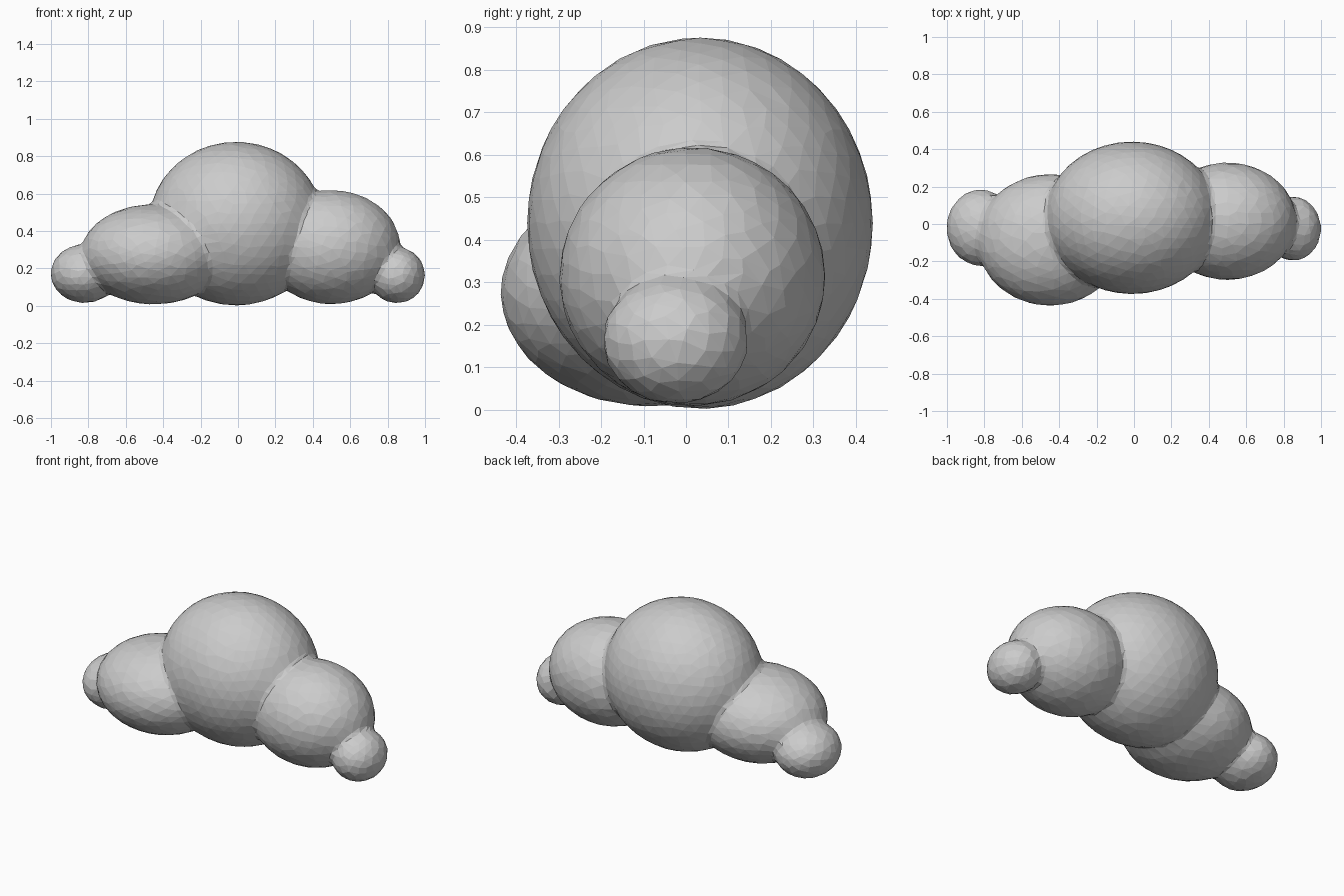
import bpy

if "Cube" in bpy.data.objects:
    bpy.data.objects.remove(bpy.data.objects["Cube"])

# Cloud puffs: name, centre, radii
puffs = [
    ("cloud", (-0.01, 0.033, 0.439), (0.467, 0.408, 0.438)),
    ("left_puff", (-0.45, -0.085, 0.275), (0.39, 0.352, 0.268)),
    ("right_puff", (0.50, 0.015, 0.313), (0.368, 0.314, 0.305)),
    ("left_end_puff", (-0.82, -0.02, 0.172), (0.182, 0.205, 0.157)),
    ("right_end_puff", (0.85, -0.025, 0.163), (0.15, 0.172, 0.15)),
]


def add_puff(name, centre, radii):
    bpy.ops.mesh.primitive_ico_sphere_add(subdivisions=4, radius=1, location=centre)
    ob = bpy.context.object
    ob.name = name
    ob.scale = radii
    bpy.ops.object.transform_apply(location=False, rotation=False, scale=True)
    return ob


# Overlapping puffs joined into one body
parts = [add_puff(*p) for p in puffs]
bpy.ops.object.select_all(action='DESELECT')
for ob in parts:
    ob.select_set(True)
cloud = parts[0]
bpy.context.view_layer.objects.active = cloud
bpy.ops.object.join()

# Fuse into a single skin, soften the creases, then reduce to irregular facets
fuse = cloud.modifiers.new("fuse", 'REMESH')
fuse.mode = 'VOXEL'
fuse.voxel_size = 0.018
soften = cloud.modifiers.new("soften", 'SMOOTH')
soften.factor = 0.5
soften.iterations = 4
facet = cloud.modifiers.new("facet", 'DECIMATE')
facet.ratio = 0.07
for name in ("fuse", "soften", "facet"):
    bpy.ops.object.modifier_apply(modifier=name)
bpy.ops.object.shade_flat()
